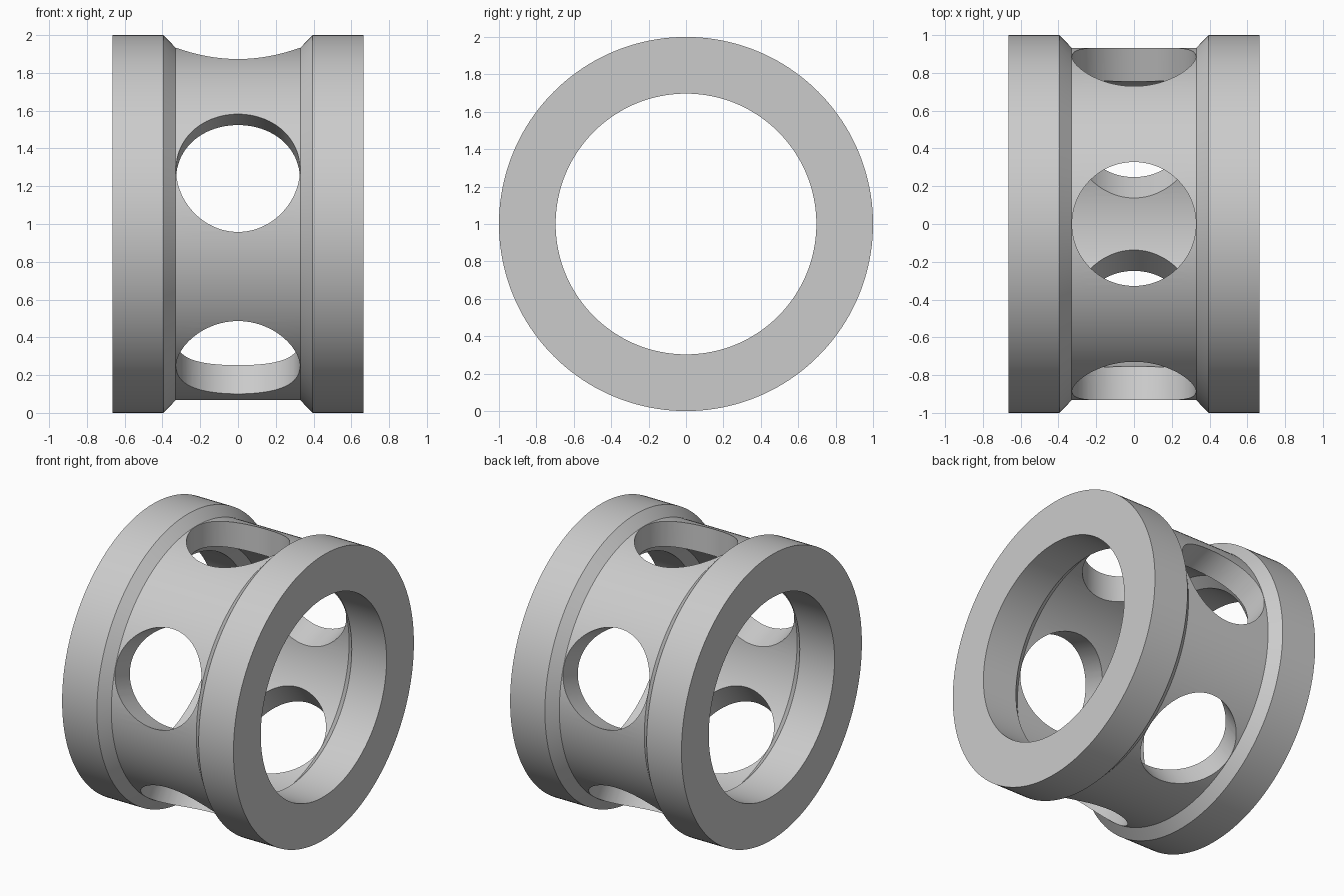
import bpy
import bmesh
import math
from mathutils import Matrix, Vector

cube = bpy.data.objects.get("Cube")
if cube:
    bpy.data.objects.remove(cube, do_unlink=True)

SEGMENTS = 160
HOLES = 5
HOLE_RADIUS = 0.328
CENTRE = Vector((0, 0, 1))

grey = bpy.data.materials.new("plain grey")
grey.use_nodes = True
colour = (0.6, 0.6, 0.6, 1)
grey.diffuse_color = colour
grey.node_tree.nodes["Principled BSDF"].inputs["Base Color"].default_value = colour


def make_object(name, bm):
    bmesh.ops.recalc_face_normals(bm, faces=bm.faces)
    mesh = bpy.data.meshes.new(name)
    bm.to_mesh(mesh)
    bm.free()
    mesh.materials.append(grey)
    obj = bpy.data.objects.new(name, mesh)
    bpy.context.collection.objects.link(obj)
    return obj


# Ring: half section (x, radius), mirrored and turned about the x axis
half = [(0.33, 0.76), (0.395, 0.697), (0.665, 0.697),
        (0.665, 1.0), (0.395, 1.0), (0.33, 0.933)]
section = half + [(-x, r) for x, r in reversed(half)]

bm = bmesh.new()
loops = []
for i in range(SEGMENTS):
    a = math.tau * i / SEGMENTS
    loops.append([bm.verts.new((x, r * math.cos(a), 1 + r * math.sin(a)))
                  for x, r in section])
count = len(section)
for i in range(SEGMENTS):
    here, there = loops[i], loops[(i + 1) % SEGMENTS]
    for j in range(count):
        k = (j + 1) % count
        bm.faces.new((here[j], here[k], there[k], there[j]))
ring = make_object("grooved_ring", bm)

# Round radial holes, the first one at the top
bm = bmesh.new()
for i in range(HOLES):
    turn = Matrix.Rotation(math.tau * i / HOLES, 4, "X")
    place = Matrix.Translation(CENTRE) @ turn @ Matrix.Translation((0, 0, 0.85))
    bmesh.ops.create_cone(bm, cap_ends=True, segments=96, radius1=HOLE_RADIUS,
                          radius2=HOLE_RADIUS, depth=0.6, matrix=place)
cutter = make_object("hole_cutter", bm)
cutter.hide_render = True

cut = ring.modifiers.new("holes", "BOOLEAN")
cut.operation = "DIFFERENCE"
cut.solver = "EXACT"
cut.object = cutter
bpy.context.view_layer.objects.active = ring
ring.select_set(True)
bpy.ops.object.modifier_apply(modifier=cut.name)
bpy.data.objects.remove(cutter, do_unlink=True)

# Smooth walls with crisp rims
bpy.ops.object.shade_smooth_by_angle(angle=math.radians(30))
